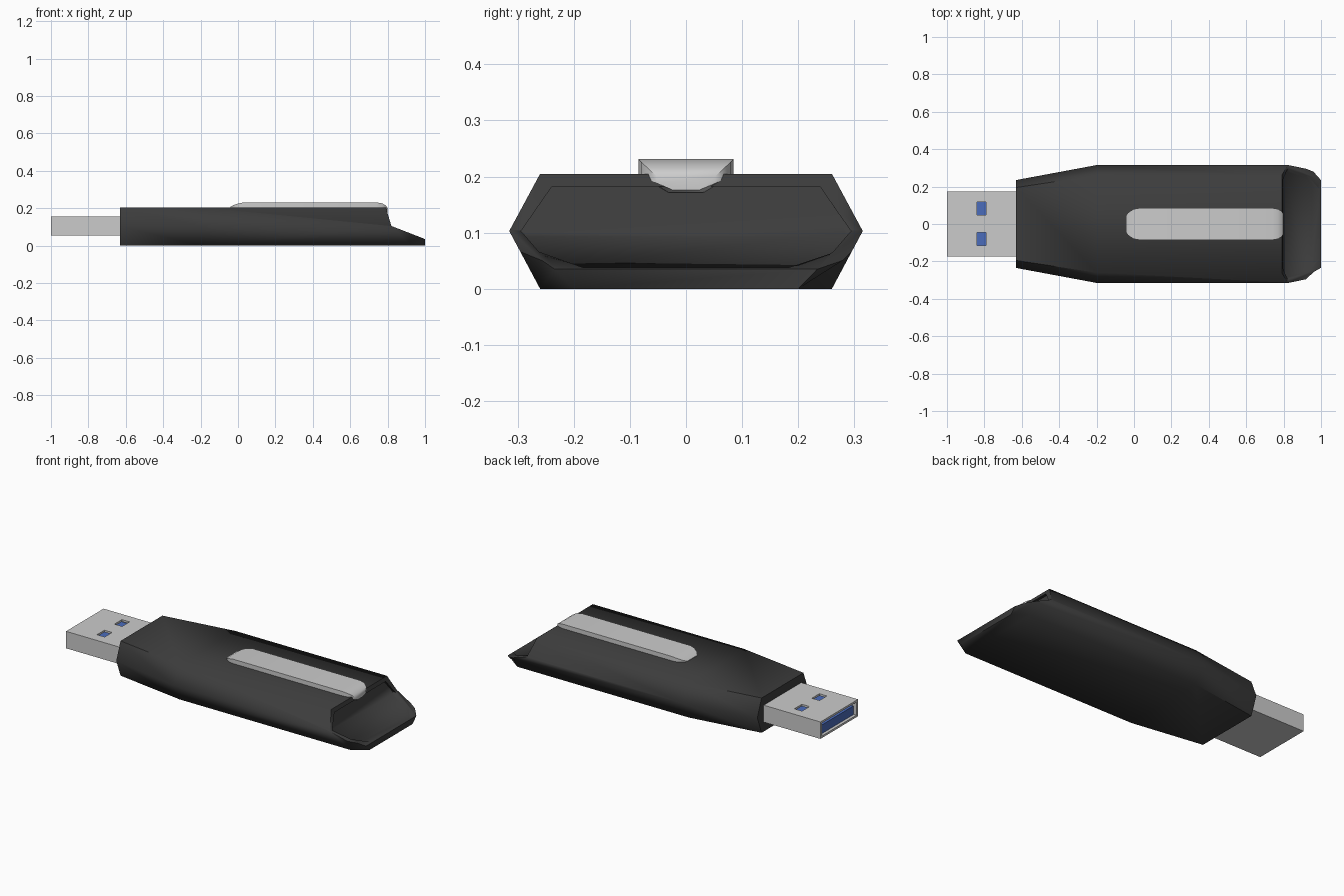
import bpy, bmesh
from math import radians

if "Cube" in bpy.data.objects:
    bpy.data.objects.remove(bpy.data.objects["Cube"])


def material(name, rgb):
    m = bpy.data.materials.new(name)
    m.diffuse_color = (*rgb, 1)
    m.use_nodes = True
    m.node_tree.nodes["Principled BSDF"].inputs["Base Color"].default_value = m.diffuse_color
    return m


def loft(name, sections, mat=None):
    """Skin equal-length closed sections and cap both ends."""
    bm = bmesh.new()
    rings = [[bm.verts.new(p) for p in s] for s in sections]
    n = len(rings[0])
    for a, b in zip(rings, rings[1:]):
        for i in range(n):
            j = (i + 1) % n
            bm.faces.new((a[i], a[j], b[j], b[i]))
    bm.faces.new(rings[0])
    bm.faces.new(rings[-1])
    bmesh.ops.recalc_face_normals(bm, faces=bm.faces)
    me = bpy.data.meshes.new(name)
    bm.to_mesh(me)
    bm.free()
    ob = bpy.data.objects.new(name, me)
    bpy.context.collection.objects.link(ob)
    if mat:
        me.materials.append(mat)
    return ob


def box(name, x0, x1, y0, y1, z0, z1, mat=None):
    return loft(name, [[(x, y0, z0), (x, y1, z0), (x, y1, z1), (x, y0, z1)]
                       for x in (x0, x1)], mat)


def hexagon(x, mid, flat, z0, z1):
    zm = 0.103
    return [(x, -flat, z0), (x, flat, z0), (x, mid, zm),
            (x, flat, z1), (x, -flat, z1), (x, -mid, zm)]


def wedge(name, dx=0, dz=0):
    profile = [(0.762, 0.3), (0.82, 0.105), (1.0, 0.035), (1.1, -0.004), (1.1, 0.3)]
    return loft(name, [[(x + dx, y, z + dz) for x, z in profile] for y in (-0.5, 0.5)])


def boolean(ob, cutter, operation='DIFFERENCE'):
    cutter.hide_render = True
    mod = ob.modifiers.new("cut", 'BOOLEAN')
    mod.operation, mod.object, mod.solver = operation, cutter, 'EXACT'
    bpy.context.view_layer.objects.active = ob
    bpy.ops.object.modifier_apply(modifier=mod.name)
    bpy.data.objects.remove(cutter)


def smooth(ob, degrees):
    bpy.ops.object.select_all(action='DESELECT')
    ob.select_set(True)
    bpy.context.view_layer.objects.active = ob
    bpy.ops.object.shade_smooth_by_angle(angle=radians(degrees))


black = material("black_plastic", (0.045, 0.045, 0.045))
blue = material("blue_plastic", (0.07, 0.15, 0.5))

# Hexagonal body with a tapered plug end and a scooped tail
body = loft("body", [hexagon(x, mid, flat, 0, 0.205) for x, mid, flat in (
    (-0.63, 0.235, 0.195), (-0.2, 0.315, 0.26),
    (0.92, 0.315, 0.26), (1.0, 0.3, 0.2))], black)
boolean(body, wedge("tail_cut"))

# Shallow recess that leaves a thin rim round the tail
recess = loft("recess", [hexagon(x, mid, flat, 0.038, 0.182) for x, mid, flat in (
    (0.7, 0.294, 0.24), (0.92, 0.294, 0.238), (1.05, 0.26, 0.14))])
boolean(recess, wedge("recess_limit", -0.012, -0.012), 'INTERSECT')
boolean(body, recess)
smooth(body, 65)

# Hollow metal plug with two square windows
plug = box("plug_shell", -1.0, -0.6, -0.175, 0.175, 0.055, 0.155)
boolean(plug, box("cavity", -1.1, -0.64, -0.16, 0.16, 0.067, 0.143))
for i, y in enumerate((-0.08, 0.083)):
    boolean(plug, box("window", -0.84, -0.79, y - 0.035, y + 0.035, 0.13, 0.2))

# Blue tongue inside the plug
box("plug_tongue", -0.985, -0.63, -0.155, 0.155, 0.069, 0.12, blue)

# Slider button with rounded ends, hooked over the tail
slider = loft("slider", [
    [(x, -w, zt), (x, -w, zm), (x, -w * 0.45, zb),
     (x, w * 0.45, zb), (x, w, zm), (x, w, zt)]
    for x, w, zt, zm, zb in (
        (-0.04, 0.045, 0.207, 0.2, 0.18), (-0.025, 0.066, 0.216, 0.2, 0.175),
        (0.0, 0.08, 0.225, 0.2, 0.172), (0.03, 0.085, 0.231, 0.2, 0.172),
        (0.74, 0.085, 0.231, 0.2, 0.172), (0.77, 0.08, 0.226, 0.2, 0.172),
        (0.79, 0.068, 0.215, 0.196, 0.172), (0.8, 0.052, 0.2, 0.188, 0.176))])
smooth(slider, 35)
